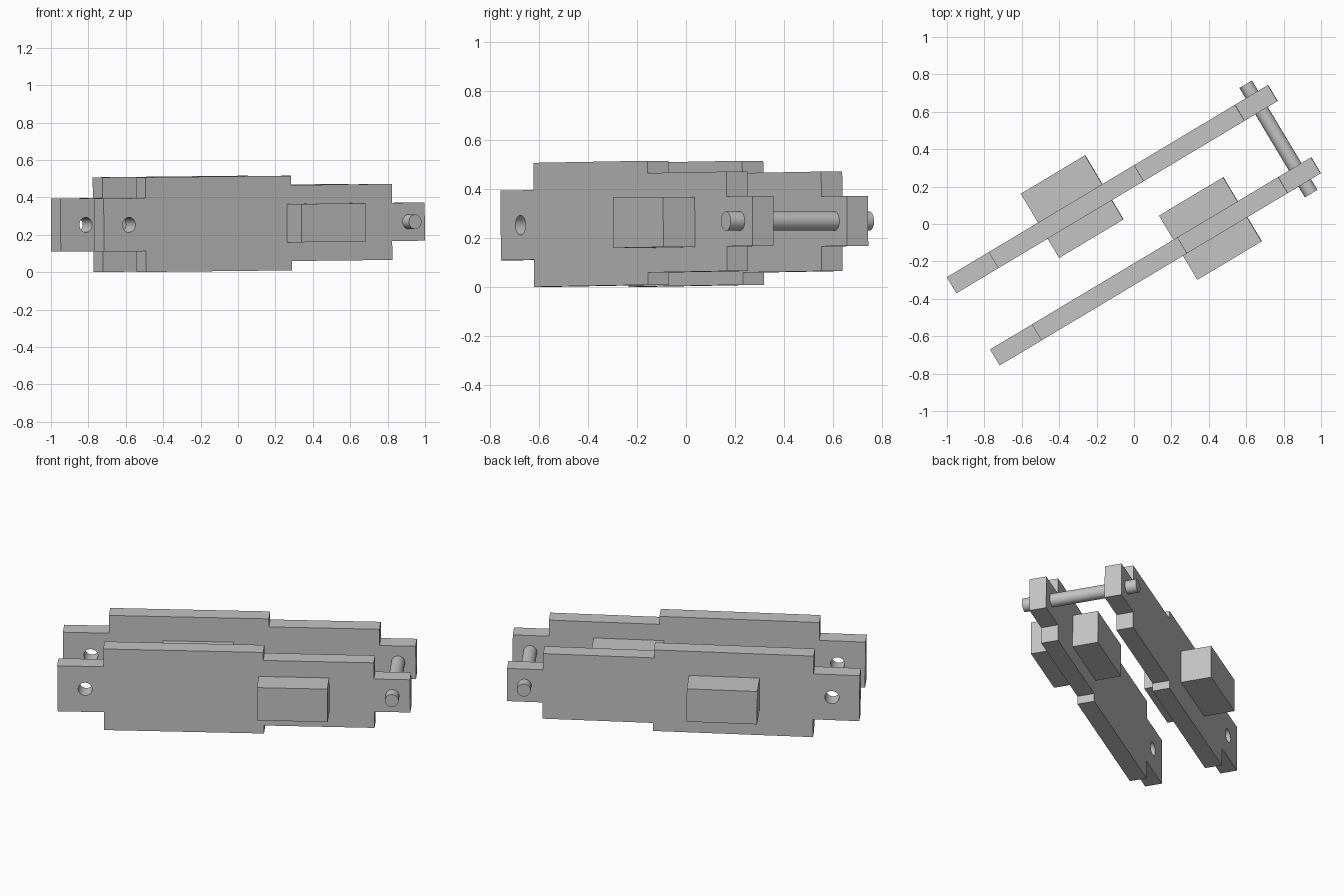
import bpy, bmesh, math
from mathutils import Matrix

cube = bpy.data.objects.get("Cube")
if cube:
    bpy.data.objects.remove(cube, do_unlink=True)

grey = bpy.data.materials.new("plain_grey")
grey.use_nodes = True
grey.diffuse_color = (0.55, 0.55, 0.55, 1)
grey.node_tree.nodes["Principled BSDF"].inputs["Base Color"].default_value = (0.55, 0.55, 0.55, 1)

# Shared frame: local x runs along the bars, local y goes from front bar to back bar
FRAME = (Matrix.Translation((-0.743, -0.713, 0.2515))
         @ Matrix.Rotation(math.radians(30.9), 4, 'Z')
         @ Matrix.Rotation(math.radians(-0.54), 4, 'Y'))
SPACING = 0.45
THICK = 0.1


def make_object(name, bm):
    bmesh.ops.recalc_face_normals(bm, faces=bm.faces)
    mesh = bpy.data.meshes.new(name)
    bm.to_mesh(mesh)
    bm.free()
    mesh.materials.append(grey)
    obj = bpy.data.objects.new(name, mesh)
    bpy.context.collection.objects.link(obj)
    obj.matrix_world = FRAME
    return obj


def make_box(name, centre, size):
    bm = bmesh.new()
    bmesh.ops.create_cube(bm, size=1, matrix=Matrix.Translation(centre) @ Matrix.Diagonal((*size, 1)))
    return make_object(name, bm)


def make_rod(name, x, y0, y1, radius):
    bm = bmesh.new()
    place = Matrix.Translation((x, (y0 + y1) / 2, 0)) @ Matrix.Rotation(math.pi / 2, 4, 'X')
    bmesh.ops.create_cone(bm, cap_ends=True, segments=32, radius1=radius, radius2=radius,
                          depth=y1 - y0, matrix=place)
    return make_object(name, bm)


def smooth(obj):
    bpy.ops.object.select_all(action='DESELECT')
    obj.select_set(True)
    bpy.context.view_layer.objects.active = obj
    bpy.ops.object.shade_smooth_by_angle(angle=math.radians(30))


def make_bar(name, y):
    # Stepped outline: (start, end, half height) of each section
    sections = [(0, 0.262, 0.142), (0.262, 1.169, 0.253),
                (1.169, 1.796, 0.203), (1.796, 2.0, 0.102)]
    upper = [(x, h) for a, b, h in sections for x in (a, b)]
    outline = upper + [(x, -h) for x, h in reversed(upper)]
    bm = bmesh.new()
    face = bm.faces.new([bm.verts.new((x, y - THICK / 2, z)) for x, z in outline])
    side = bmesh.ops.extrude_face_region(bm, geom=[face])
    moved = [v for v in side["geom"] if isinstance(v, bmesh.types.BMVert)]
    bmesh.ops.translate(bm, verts=moved, vec=(0, THICK, 0))
    bar = make_object(name, bm)

    # Round hole through the wide end tab
    cutter = make_rod(name + "_hole_cutter", 0.157, y - 0.1, y + 0.1, 0.04)
    cutter.hide_render = True
    cut = bar.modifiers.new("hole", 'BOOLEAN')
    cut.object = cutter
    cut.operation = 'DIFFERENCE'
    cut.solver = 'EXACT'
    bpy.ops.object.select_all(action='DESELECT')
    bar.select_set(True)
    bpy.context.view_layer.objects.active = bar
    bpy.ops.object.modifier_apply(modifier=cut.name)
    bpy.data.objects.remove(cutter, do_unlink=True)
    smooth(bar)


# Side bars
make_bar("front_bar", 0)
make_bar("back_bar", SPACING)

# Blocks passing through the bars
make_box("front_block", (1.342, 0, 0), (0.4, 0.4, 0.205))
make_box("back_block", (0.768, SPACING + 0.03, 0), (0.4, 0.4, 0.205))

# Pin joining the narrow ends
smooth(make_rod("cross_pin", 1.9, -0.117, 0.565, 0.039))
